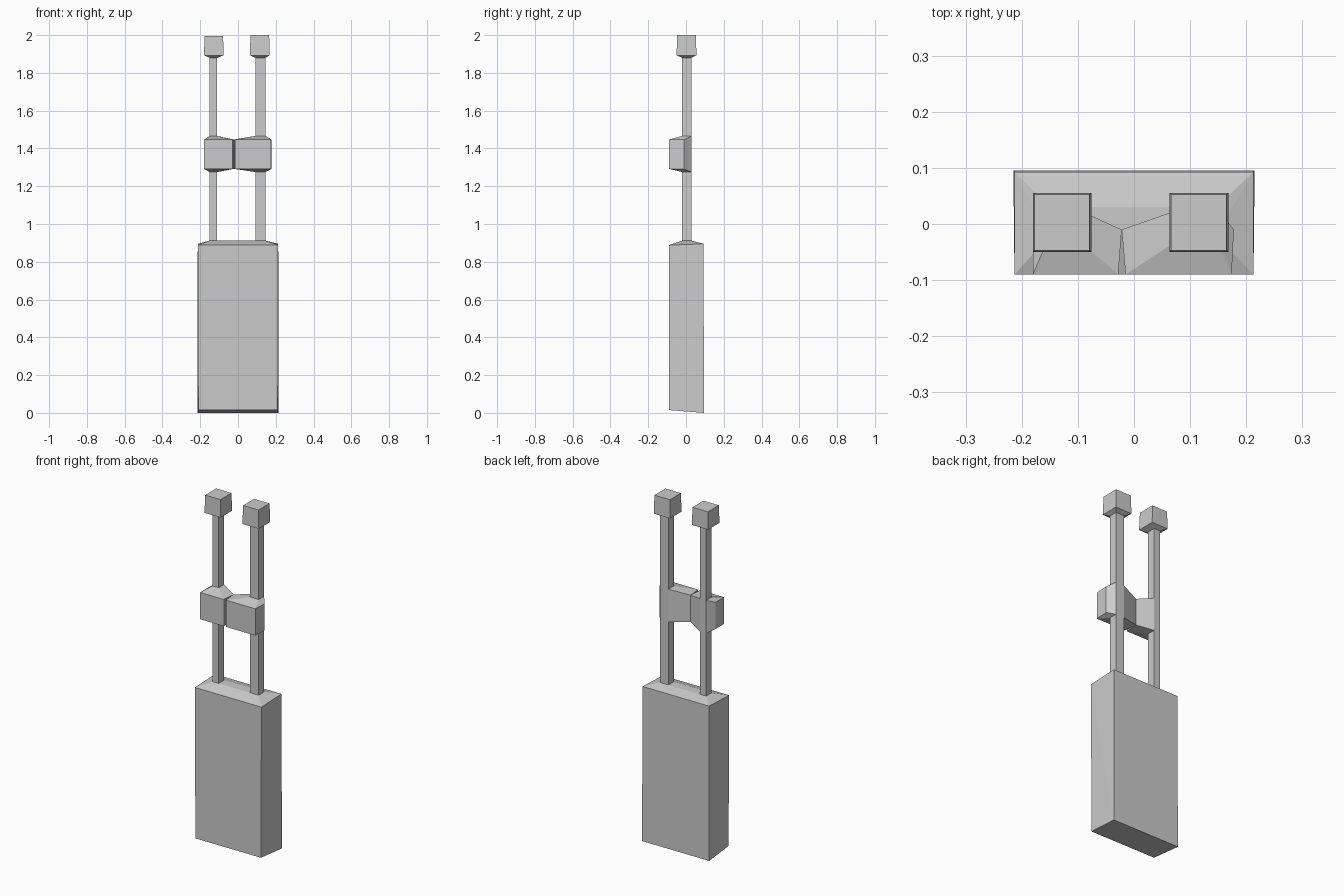
import bpy, bmesh

if "Cube" in bpy.data.objects:
    bpy.data.objects.remove(bpy.data.objects["Cube"])


def hull(name, pts):
    """Flat-faced convex solid around a handful of points."""
    bm = bmesh.new()
    for p in pts:
        bm.verts.new(p)
    res = bmesh.ops.convex_hull(bm, input=bm.verts[:])
    junk = {g for g in res["geom_interior"] + res["geom_unused"]
            if isinstance(g, bmesh.types.BMVert)}
    bmesh.ops.delete(bm, geom=list(junk), context='VERTS')
    bmesh.ops.recalc_face_normals(bm, faces=bm.faces[:])
    mesh = bpy.data.meshes.new(name)
    bm.to_mesh(mesh)
    bm.free()
    ob = bpy.data.objects.new(name, mesh)
    bpy.context.collection.objects.link(ob)
    return ob


def ring(x0, x1, y0, y1, z):
    return [(x0, y0, z), (x1, y0, z), (x1, y1, z), (x0, y1, z)]


POST_Y = (-0.02, 0.03)
posts = {"left": (-0.15, -0.11), "right": (0.092, 0.146)}

# Tall body: slanted underside, low ridge under the posts
hull("body", [(-0.21, -0.09, 0.015), (0.21, -0.09, 0.015),
              (0.215, 0.095, 0), (-0.215, 0.095, 0),
              (-0.213, -0.09, 0.888), (0.213, -0.09, 0.888),
              (0.213, 0.093, 0.895), (-0.213, 0.093, 0.895)]
     + ring(posts["left"][0], posts["right"][1], *POST_Y, 0.912))

# Posts with block heads
heads = {"left": (-0.18, -0.076), "right": (0.063, 0.168)}
for side, (x0, x1) in posts.items():
    hull(side + "_post", ring(x0, x1, *POST_Y, 0.89) + ring(x0, x1, *POST_Y, 1.92))
    h0, h1 = heads[side]
    top = 1.995 if side == "left" else 2.0
    hull(side + "_head", ring(h0, h1, -0.05, 0.055, 1.893)
         + ring(h0 + 0.003, h1 - 0.003, -0.047, 0.053, top)
         + ring(x0, x1, *POST_Y, 1.88))

# Front blocks gripping each post, meeting at a narrow notch
plans = {
    "left": [(-0.18, -0.09), (-0.028, -0.09), (-0.022, -0.01), (-0.18, -0.013)],
    "right": [(-0.015, -0.09), (0.174, -0.09), (0.178, -0.01), (-0.022, -0.01)],
}
for side, plan in plans.items():
    x0, x1 = posts[side]
    pts = [(x, y, z) for x, y in plan for z in (1.292, 1.447)]
    pts += ring(x0, x1, *POST_Y, 1.275) + ring(x0, x1, *POST_Y, 1.466)
    hull(side + "_clamp", pts)
